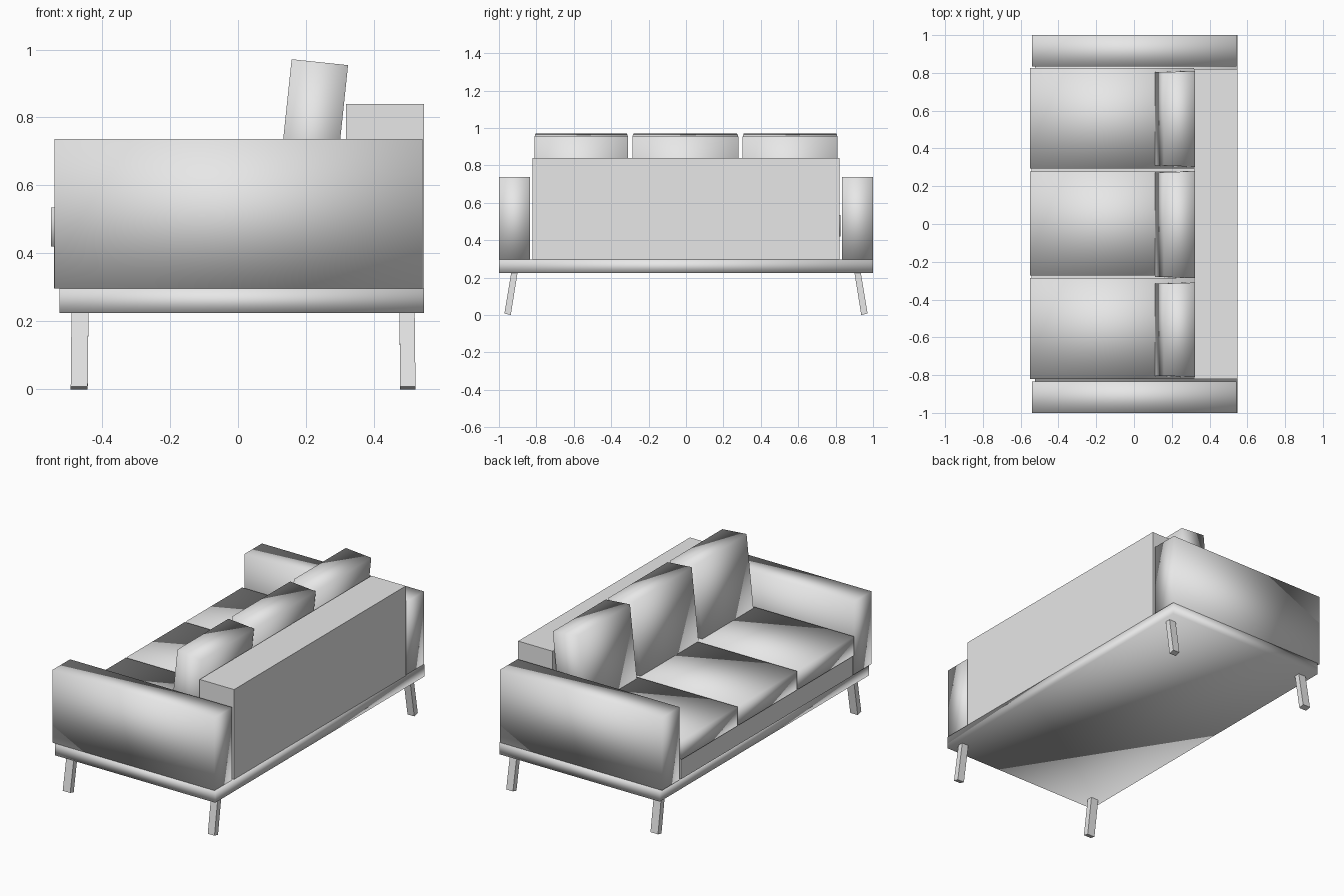
import bpy, bmesh
from math import radians
from mathutils import Matrix, Vector

cube = bpy.data.objects.get("Cube")
if cube:
    bpy.data.objects.remove(cube, do_unlink=True)

grey = bpy.data.materials.new("plain_grey")
grey.use_nodes = True
grey.diffuse_color = (0.8, 0.8, 0.8, 1)
grey.node_tree.nodes["Principled BSDF"].inputs["Base Color"].default_value = (0.8, 0.8, 0.8, 1)


def block(name, low, high, smooth=True, shape=None):
    """Box between two corners; shape(co) may move each vertex."""
    low, high = Vector(low), Vector(high)
    size = high - low
    bm = bmesh.new()
    bmesh.ops.create_cube(bm, size=1, matrix=Matrix.Translation((low + high) / 2)
                          @ Matrix.Diagonal((*size, 1)))
    if shape:
        for v in bm.verts:
            v.co = shape(v.co.copy())
    for f in bm.faces:
        f.smooth = smooth
    mesh = bpy.data.meshes.new(name)
    bm.to_mesh(mesh)
    bm.free()
    mesh.materials.append(grey)
    obj = bpy.data.objects.new(name, mesh)
    bpy.context.collection.objects.link(obj)
    return obj


# Frame: platform, backrest and seat plinth
block("platform", (-0.525, -1, 0.225), (0.548, 1, 0.297))
block("backrest", (0.318, -0.82, 0.297), (0.548, 0.82, 0.84), smooth=False)
block("seat_plinth", (-0.542, -0.82, 0.297), (0.318, 0.82, 0.42), smooth=False)

# Seat and back cushions, one pair for each place
tilt = Matrix.Rotation(radians(6), 3, "Y")
pivot = Vector((0.12, 0, 0.535))


def lean(co):
    # The front face is slightly narrower than the back one
    return pivot + tilt @ (co - pivot)


seats = [("right", -0.82, -0.285), ("middle", -0.273, 0.278), ("left", 0.293, 0.825)]
backs = [(-0.81, -0.31), (-0.287, 0.28), (0.303, 0.81)]
for (place, y0, y1), (b0, b1) in zip(seats, backs):
    block("seat_cushion_" + place, (-0.55, y0, 0.42), (0.318, y1, 0.535))
    middle = (b0 + b1) / 2

    def cushion(co):
        if co.x < 0.2:
            co.y = middle + (co.y - middle) * 0.975
        return lean(co)

    block("back_cushion_" + place, (0.112, b0, 0.525), (0.279, b1, 0.973), shape=cushion)

# Armrests and splayed legs on both ends
for side, s in (("right", -1), ("left", 1)):
    ys = sorted((s * 0.833, s))
    block("armrest_" + side, (-0.54, ys[0], 0.297), (0.543, ys[1], 0.737))
    for end, x0, x1 in (("front", -0.49, -0.44), ("back", 0.475, 0.52)):
        ys = sorted((s * 0.9, s * 0.934))

        def splay(co):
            if co.z < 0.1:
                co.y += s * 0.037
                co.x += (x0 + x1) / 2 * 0.005
                co.z = 0 if abs(co.y) < 0.95 else 0.008
            return co

        block(f"leg_{end}_{side}", (x0, ys[0], 0), (x1, ys[1], 0.23), smooth=False, shape=splay)
